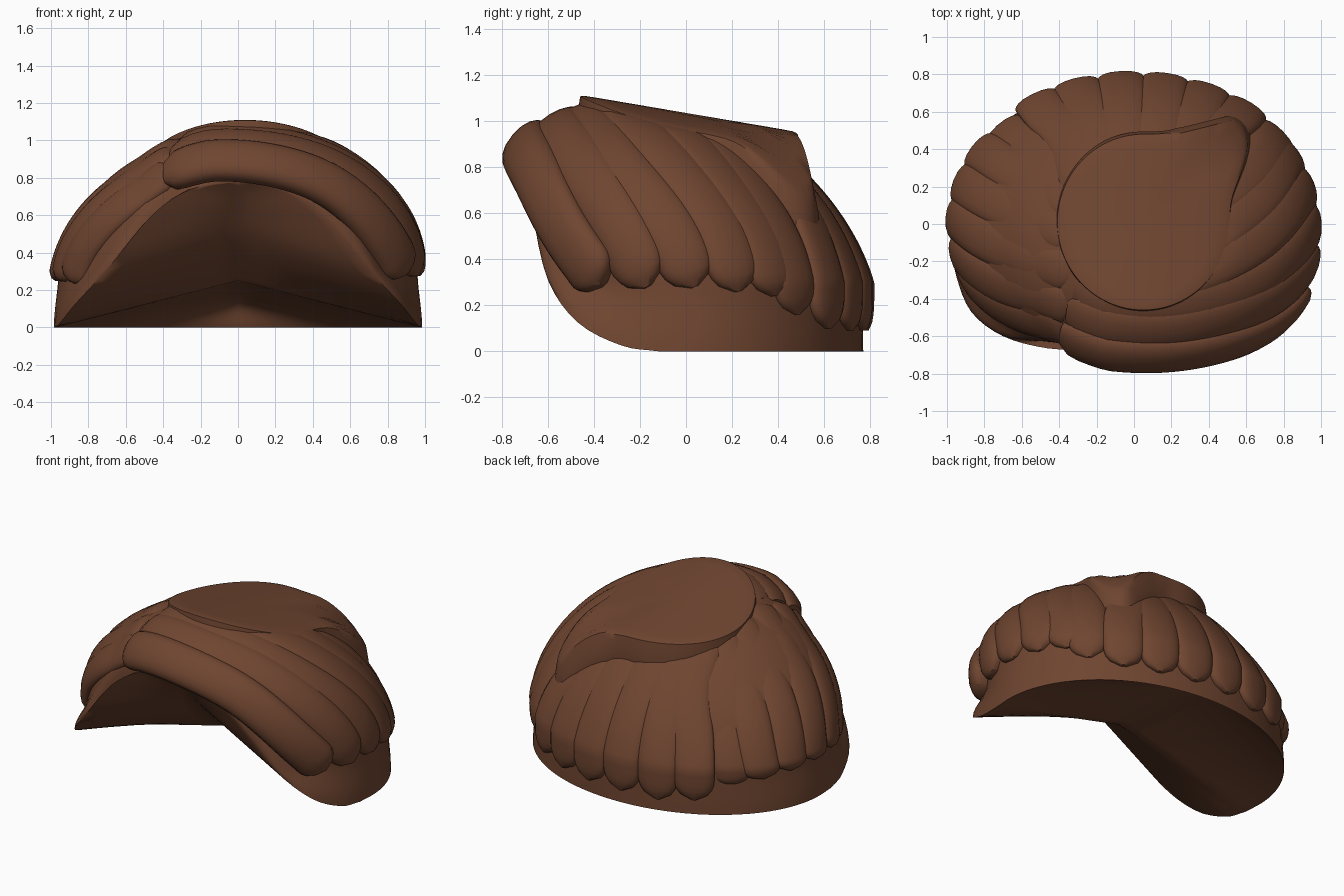
import bpy, bmesh, math
from mathutils import Vector as V

if "Cube" in bpy.data.objects:
    bpy.data.objects.remove(bpy.data.objects["Cube"])

brown = bpy.data.materials.new("chestnut_brown")
brown.diffuse_color = (0.16, 0.06, 0.03, 1)
brown.use_nodes = True
brown.node_tree.nodes["Principled BSDF"].inputs["Base Color"].default_value = brown.diffuse_color


def make(name, grids, closed=False, caps=False, angle=50):
    """Skin one or more grids of points into a smooth object."""
    bm = bmesh.new()
    for rows in grids:
        grid = [[bm.verts.new(p) for p in r] for r in rows]
        n = len(rows[0])
        for a, b in zip(grid, grid[1:]):
            for j in range(n if closed else n - 1):
                k = (j + 1) % n
                bm.faces.new((a[j], a[k], b[k], b[j]))
        if caps:
            bm.faces.new(grid[0])
            bm.faces.new(grid[-1])
    bmesh.ops.remove_doubles(bm, verts=bm.verts, dist=0.0005)
    bmesh.ops.recalc_face_normals(bm, faces=bm.faces)
    me = bpy.data.meshes.new(name)
    bm.to_mesh(me)
    bm.free()
    ob = bpy.data.objects.new(name, me)
    bpy.context.collection.objects.link(ob)
    me.materials.append(brown)
    bpy.ops.object.select_all(action='DESELECT')
    ob.select_set(True)
    bpy.context.view_layer.objects.active = ob
    bpy.ops.object.shade_smooth_by_angle(angle=math.radians(angle))
    return ob


def spline(pts, t):
    """Point at t in 0..1 on a smooth curve through pts."""
    pts = [V(p) for p in pts]
    pts = [2 * pts[0] - pts[1]] + pts + [2 * pts[-1] - pts[-2]]
    f = t * (len(pts) - 3)
    i = min(int(f), len(pts) - 4)
    u = f - i
    a, b, c, d = pts[i:i + 4]
    return 0.5 * (2 * b + (c - a) * u + (2 * a - 5 * b + 4 * c - d) * u * u
                  + (3 * b - a - 3 * c + d) * u ** 3)


def unit(p):
    """Undo the forward lean so the dome becomes a unit sphere on a cylinder."""
    h = max(p.z - 0.3, 0)
    return V((p.x, (p.y + 0.3 * h) / 0.8, h / 0.8))


def crown_z(x, y):
    """Sloping flat top of the hair."""
    return (1.112 - .17 * (y + .45) - .3 * (x - .03) ** 2
            - 1.1 * max(0, x + y - .7) ** 2)


def drape(p, s):
    """Push a point onto the forward-leaning dome scaled by s; lower on the left."""
    q = unit(p)
    side = min(max((-p.x - .15) / .35, 0), 1)
    s *= 1 - .08 * side * min(q.z / .56, 1)
    q = q.normalized() * s
    z = q.z * 0.8
    r = V((q.x, q.y * 0.8 - 0.3 * z, z + 0.3 if p.z > .3 else p.z))
    if r.y < .5:
        r.z = min(r.z, crown_z(r.x, min(r.y, .5 - max(r.x, 0))) - .004)
    return r


# Scalp: rim runs from forehead centre, down the temple, round to the nape
front = [(0, -.655, .78), (.25, -.665, .74), (.46, -.665, .6), (.7, -.6, .31),
         (.87, -.47, .125), (.95, -.28, .025), (.978, -.12, 0)]
half = [spline(front, i / 24) for i in range(25)]
a0 = math.asin(-.12 / .77)
for i in range(1, 25):
    a = a0 + (math.pi / 2 - a0) * i / 24
    half.append(V((.985 * math.cos(a), .77 * math.sin(a), 0)))
flip = lambda p: V((-p.x, p.y, p.z))
rim = half + [flip(p) for p in half[-2:0:-1]]
apex = V((0, -.2, 1.0))
shell = [rim + rim[:1]]
for t in range(1, 25):
    k = max(0, 1 - t / 24 / .3)
    k = k * k * (3 - 2 * k)
    shell.append([drape(p.lerp(apex, t / 24), .96 + (unit(p).length - .96) * k)
                  for p in shell[0]])

# Underside: tent-shaped lining with a central ridge, joined to the scalp at the rim
ridge = [spline([half[0], (0, -.42, .51), (0, -.14, .25)], i / 24) for i in range(25)]
ridge += [spline([(0, -.14, .25), (0, .4, .2), (0, .7, .14), (0, .77, 0)], i / 24)
          for i in range(1, 25)]
lining = [[m.lerp(b if s > 0 else flip(b), abs(s) / 8) for s in range(-8, 9)]
          for m, b in zip(ridge, half)]
make("scalp", [shell, lining], angle=75)


def lock(name, pts, w0, w1, thick=.06, base=.95):
    """Flat strand with rounded ends, draped over the dome."""
    rows, n, m = [], 32, 20
    for i in range(n + 1):
        t = i / n
        p = drape(spline(pts, t), base)
        tan = spline(pts, min(t + .02, 1)) - spline(pts, max(t - .02, 0))
        h = max(p.z - .3, 0)
        nor = V((p.x, (p.y + .3 * h) / .64, h / .64))
        side = tan.cross(nor).normalized()
        e = 1.0
        if t > .88:
            e = math.sqrt(max(1 - ((t - .88) / .12) ** 2, .02))
        if t < .06:
            e = math.sqrt(max(1 - ((.06 - t) / .06) ** 2, .05))
        w = (w0 + (w1 - w0) * t) * (.5 + .5 * e if t < .5 else e)
        row = []
        for k in range(m):
            c, s = math.cos(2 * math.pi * k / m), math.sin(2 * math.pi * k / m)
            c = math.copysign(abs(c) ** .8, c)
            s = math.copysign(abs(s) ** .8, s)
            row.append(drape(p + side * w * c, base + thick * s * (.4 + .6 * e)))
        rows.append(row)
    make(name, [rows], closed=True, caps=True)


# Right locks, swept across from the parting
right = [
    [(-.38, -.58, .82), (.05, -.73, .915), (.5, -.68, .79), (.83, -.52, .48), (.93, -.38, .29)],
    [(-.38, -.5, .97), (.1, -.6, 1.02), (.55, -.5, .88), (.88, -.3, .55), (.97, -.17, .28)],
    [(-.35, -.38, 1.05), (.15, -.46, 1.06), (.6, -.32, .85), (.9, -.08, .55), (.99, .04, .28)],
    [(-.2, -.28, 1.07), (.25, -.3, 1.07), (.62, -.1, .85), (.9, .15, .55), (.97, .24, .26)],
    [(0, -.1, 1.05), (.35, -.08, 1.0), (.65, .12, .8), (.85, .35, .5), (.9, .41, .24)],
    [(.2, .1, 1.0), (.4, .12, .93), (.65, .3, .72), (.78, .46, .45), (.78, .5, .16)],
]
for i, p in enumerate(right):
    lock(f"right_lock_{i + 1}", p, .13, .125, .08 if i == 0 else .06,
         (.985, .965)[i] if i < 2 else .95)

# Left locks, falling from the parting
left = [
    [(-.38, -.58, .86), (-.65, -.54, .7), (-.89, -.41, .45), (-.96, -.31, .25)],
    [(-.38, -.47, .98), (-.7, -.38, .77), (-.92, -.22, .45), (-.97, -.16, .25)],
    [(-.36, -.28, 1.04), (-.72, -.15, .8), (-.95, 0, .45), (-.98, .04, .25)],
    [(-.36, -.06, 1.02), (-.7, .08, .78), (-.92, .2, .45), (-.95, .24, .24)],
    [(-.32, .1, .98), (-.66, .28, .72), (-.84, .4, .42), (-.86, .4, .22)],
    [(-.3, .2, .95), (-.58, .43, .65), (-.7, .52, .4), (-.74, .52, .19)],
]
for i, p in enumerate(left):
    lock(f"left_lock_{i + 1}", p, .12, .12, .06, .925 if i == 5 else .95)

# Back locks, fanning down from the crown to the nape
for i, (x0, x1, y1, z1) in enumerate([(-.28, -.52, .66, .1), (-.2, -.31, .74, .08),
                                      (-.05, -.07, .78, .09), (.1, .17, .77, .09),
                                      (.25, .4, .72, .09), (.35, .6, .62, .1)]):
    lock(f"back_lock_{i + 1}", [(x0, .2, .95), (x0 * .5 + x1 * .5, .52, .75),
                                (x1, y1, .45), (x1, y1, z1)], .14, .125, .06, .965)

# Crown: tilted flat pad with an overhanging back lip that trails to the right
rows = []
for f, drop in [(0, 0), (.3, 0), (.6, 0), (.85, 0), (.96, .001), (1, .006), (1.01, .04),
                (1.03, .12), (1.02, .22), (.95, .3)]:
    row = []
    for k in range(120):
        a = 2 * math.pi * k / 120
        r = f * (1 + .58 * max(0, math.cos(a - math.radians(44))) ** 16)
        x, y = .05 + .46 * r * math.cos(a), .01 + .47 * r * math.sin(a)
        y = min(y, .485 + .25 * max(0, x - .25) + .03 * min(drop / .12, 1))
        row.append((x, y, crown_z(x, y) - drop))
    rows.append(row)
make("crown", [rows], closed=True, caps=True)
